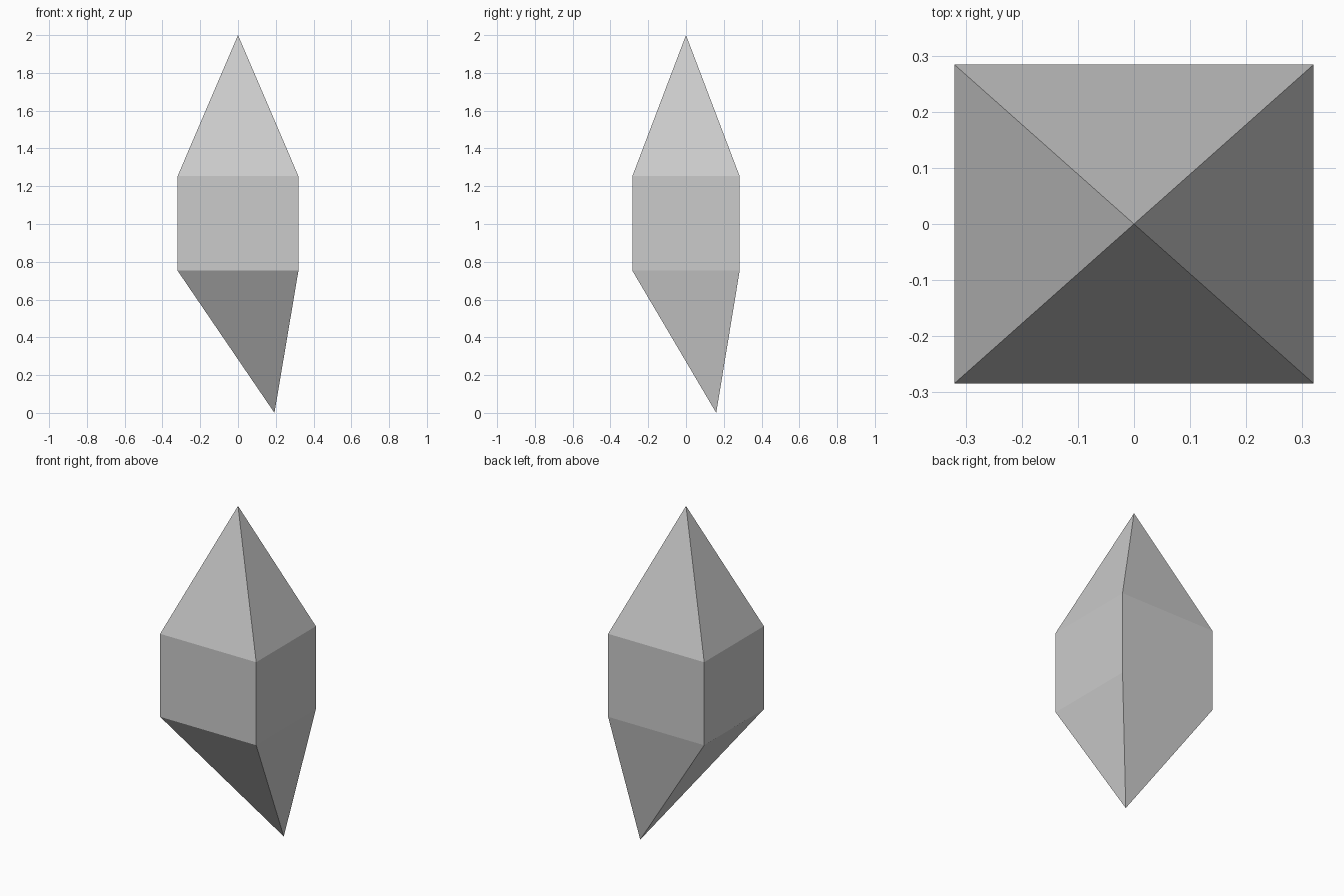
import bpy, bmesh

if "Cube" in bpy.data.objects:
    bpy.data.objects.remove(bpy.data.objects["Cube"])

HX, HY = 0.32, 0.284
Z_LOW, Z_HIGH = 0.753, 1.253
TOP_TIP = (0, 0, 2)
BOTTOM_TIP = (0.193, 0.16, 0)

bm = bmesh.new()


def ring(z):
    return [bm.verts.new((x * HX, y * HY, z))
            for x, y in ((-1, -1), (1, -1), (1, 1), (-1, 1))]


# Straight middle band closed by a centred top point and an offset lower point
low, high = ring(Z_LOW), ring(Z_HIGH)
top, bottom = bm.verts.new(TOP_TIP), bm.verts.new(BOTTOM_TIP)
for i in range(4):
    j = (i + 1) % 4
    bm.faces.new((low[i], low[j], high[j], high[i]))
    bm.faces.new((high[i], high[j], top))
    bm.faces.new((low[j], low[i], bottom))

bmesh.ops.recalc_face_normals(bm, faces=bm.faces)
mesh = bpy.data.meshes.new("crystal")
bm.to_mesh(mesh)
bm.free()
bpy.context.collection.objects.link(bpy.data.objects.new("crystal", mesh))
